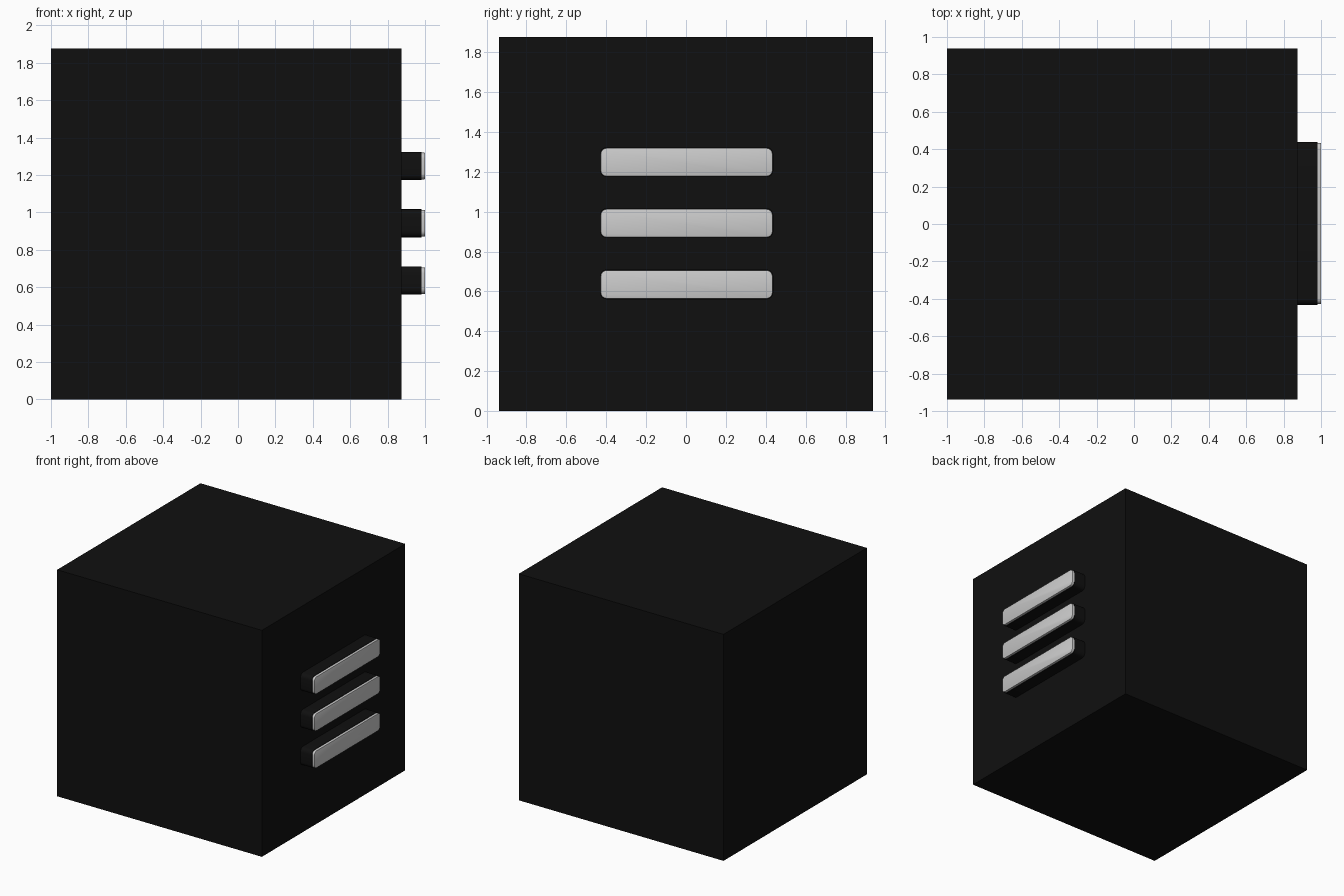
import bpy, bmesh, math

if "Cube" in bpy.data.objects:
    bpy.data.objects.remove(bpy.data.objects["Cube"])

black = bpy.data.materials.new("black")
black.diffuse_color = (0.005, 0.005, 0.005, 1)
black.use_nodes = True
black.node_tree.nodes["Principled BSDF"].inputs["Base Color"].default_value = black.diffuse_color


def finish(name, bm, mat=None):
    bmesh.ops.recalc_face_normals(bm, faces=bm.faces)
    me = bpy.data.meshes.new(name)
    bm.to_mesh(me)
    bm.free()
    ob = bpy.data.objects.new(name, me)
    bpy.context.collection.objects.link(ob)
    if mat:
        me.materials.append(mat)
    return ob


def rounded_bar(name, x0, x1, zc, hy, hz, r, mat=None, edge=0.0):
    """Rounded rectangle in the YZ plane, extruded along x."""
    bm = bmesh.new()
    verts = []
    for k, (sy, sz) in enumerate([(1, 1), (-1, 1), (-1, -1), (1, -1)]):
        for i in range(5):
            a = math.radians(90 * k + 22.5 * i)
            y = 0.003 + sy * (hy - r) + r * math.cos(a)
            z = zc + sz * (hz - r) + r * math.sin(a)
            verts.append(bm.verts.new((x0, y, z)))
    face = bm.faces.new(verts)
    ext = bmesh.ops.extrude_face_region(bm, geom=[face])["geom"]
    for v in ext:
        if isinstance(v, bmesh.types.BMVert):
            v.co.x = x1
    if edge:
        rim = [e for e in bm.edges if all(abs(v.co.x - x1) < 1e-5 for v in e.verts)]
        bmesh.ops.bevel(bm, geom=rim, offset=edge, segments=2, profile=0.5, affect='EDGES')
    ob = finish(name, bm, mat)
    bpy.ops.object.select_all(action='DESELECT')
    ob.select_set(True)
    bpy.context.view_layer.objects.active = ob
    bpy.ops.object.shade_smooth_by_angle(angle=math.radians(30))
    return ob


# Main block
bm = bmesh.new()
bmesh.ops.create_cube(bm, size=1.875)
bmesh.ops.translate(bm, verts=bm.verts, vec=(-0.0625, 0, 0.9375))
finish("body", bm, black)

# Three bars on the right side, each a dark base with a pale cap
for i, zc in enumerate((0.635, 0.942, 1.248), 1):
    rounded_bar(f"bar_base_{i}", 0.865, 0.98, zc, 0.435, 0.075, 0.033, black)
    rounded_bar(f"bar_cap_{i}", 0.975, 1.0, zc, 0.431, 0.071, 0.03, edge=0.003)
